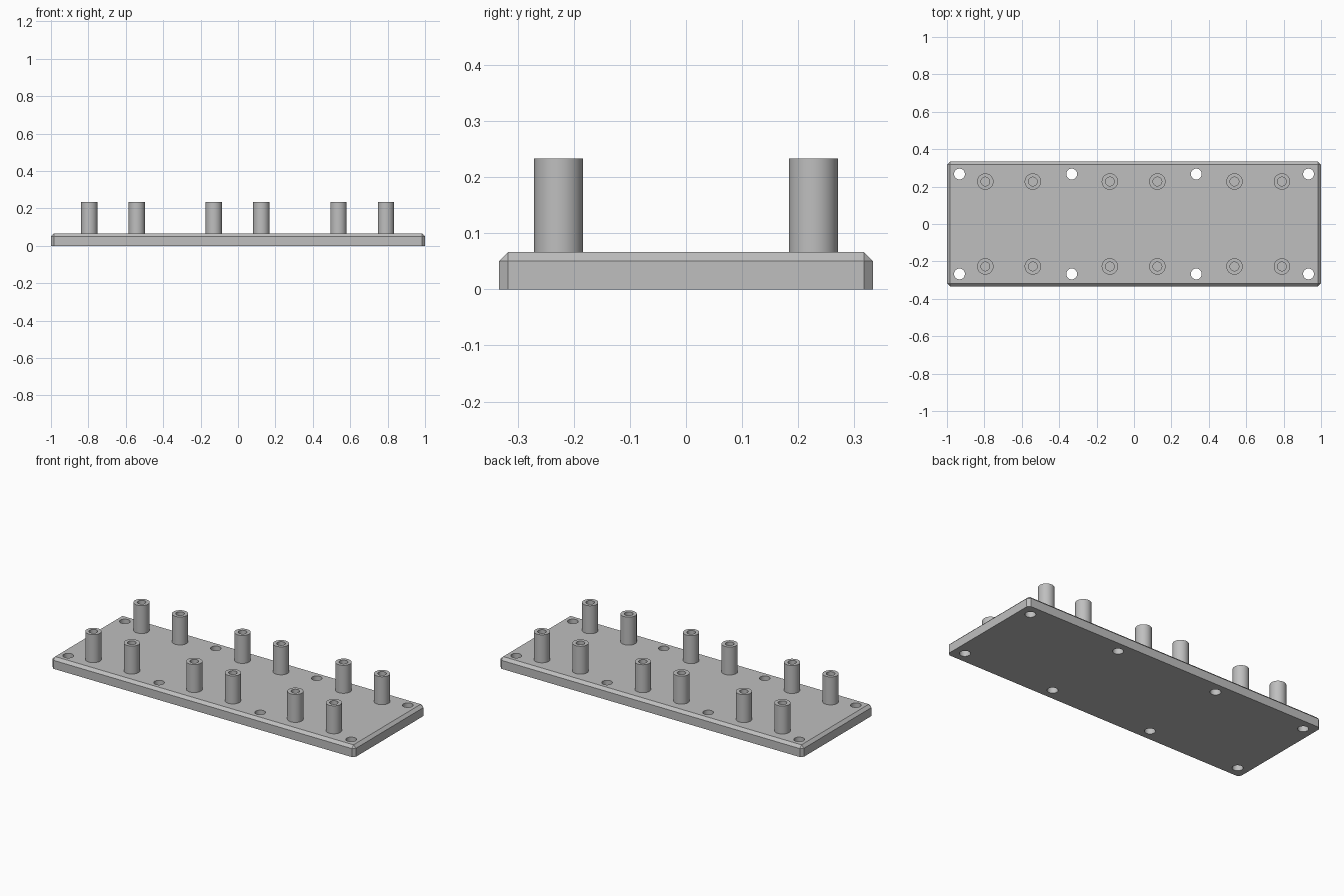
import bpy
import bmesh
import math

cube = bpy.data.objects.get("Cube")
if cube:
    bpy.data.objects.remove(cube, do_unlink=True)

THICK, CHAMFER = 0.0667, 0.0163
HALF_X, HALF_Y = 1.0, 0.3333
POST_TOP, POST_R, BORE_R = 0.2333, 0.0437, 0.0235
SCREW_R = 0.029

grey = bpy.data.materials.new("plain_grey")
grey.use_nodes = True
colour = (0.52, 0.52, 0.52, 1)
grey.diffuse_color = colour
grey.node_tree.nodes["Principled BSDF"].inputs["Base Color"].default_value = colour


def add_object(name, bm):
    bmesh.ops.recalc_face_normals(bm, faces=bm.faces)
    mesh = bpy.data.meshes.new(name)
    bm.to_mesh(mesh)
    bm.free()
    mesh.materials.append(grey)
    obj = bpy.data.objects.new(name, mesh)
    bpy.context.collection.objects.link(obj)
    return obj


def smooth(obj):
    bpy.ops.object.select_all(action="DESELECT")
    obj.select_set(True)
    bpy.context.view_layer.objects.active = obj
    bpy.ops.object.shade_smooth_by_angle(angle=math.radians(30))


# Base plate: box with chamfered upright corners and top rim
bm = bmesh.new()
bmesh.ops.create_cube(bm, size=1)
for v in bm.verts:
    v.co.x *= 2 * HALF_X
    v.co.y *= 2 * HALF_Y
    v.co.z = (v.co.z + 0.5) * THICK
rim = [e for e in bm.edges if max(v.co.z for v in e.verts) > THICK / 2]
bmesh.ops.bevel(bm, geom=rim, offset=CHAMFER, offset_type="OFFSET",
                segments=1, affect="EDGES", profile=0.5)
plate = add_object("base_plate", bm)

# Screw holes along both long edges
bm = bmesh.new()
for x in (-0.933, -0.333, 0.333, 0.933):
    for y in (-0.267, 0.267):
        made = bmesh.ops.create_cone(bm, cap_ends=True, segments=40, radius1=SCREW_R,
                                     radius2=SCREW_R, depth=0.3)
        bmesh.ops.translate(bm, verts=made["verts"], vec=(x, y, 0))
cutter = add_object("screw_hole_cutter", bm)
cutter.hide_render = True
cut = plate.modifiers.new("screw_holes", "BOOLEAN")
cut.operation = "DIFFERENCE"
cut.solver = "EXACT"
cut.object = cutter
bpy.context.view_layer.objects.active = plate
bpy.ops.object.modifier_apply(modifier=cut.name)
bpy.data.objects.remove(cutter, do_unlink=True)
smooth(plate)


# Hollow standoff post: a lathed tube standing on the plate
def post_mesh(bm):
    profile = [(POST_R, THICK), (POST_R, POST_TOP), (BORE_R, POST_TOP), (BORE_R, THICK)]
    verts = [bm.verts.new((r, 0, z)) for r, z in profile]
    edges = [bm.edges.new(pair) for pair in zip(verts, verts[1:])]
    bmesh.ops.spin(bm, geom=verts + edges, cent=(0, 0, 0), axis=(0, 0, 1),
                   angle=math.tau, steps=48, use_merge=True)
    bmesh.ops.remove_doubles(bm, verts=bm.verts, dist=0.0001)


# Three pairs of posts on each side
for side, y in (("front", -0.227), ("back", 0.227)):
    for pair, middle in enumerate((-0.668, -0.002, 0.664)):
        for half, dx in (("right", -0.127), ("left", 0.127)):
            bm = bmesh.new()
            post_mesh(bm)
            post = add_object(f"{side}_post_{pair + 1}_{half}", bm)
            post.location = (middle + dx, y, 0)
            smooth(post)
